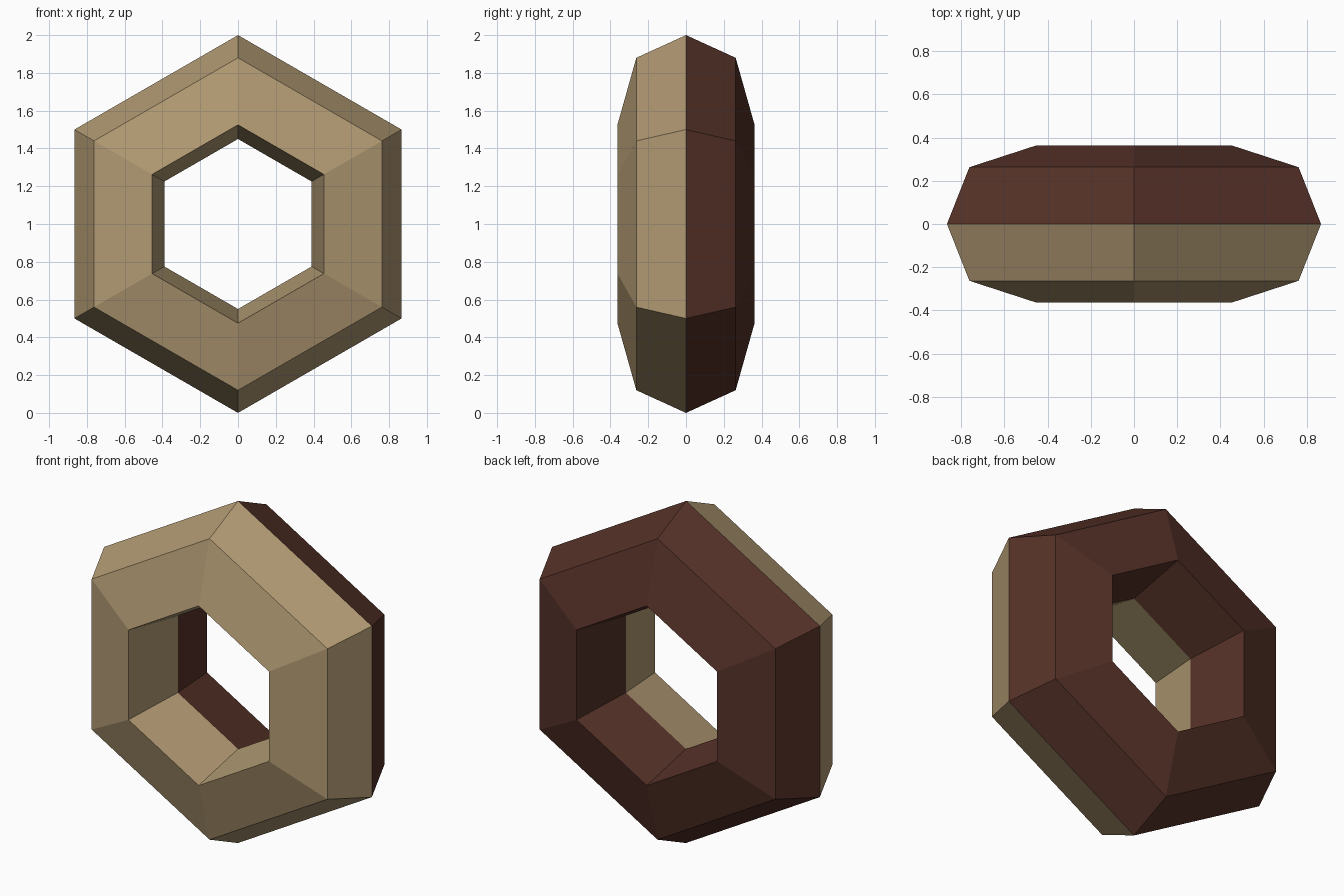
import bpy, bmesh, math

if "Cube" in bpy.data.objects:
    bpy.data.objects.remove(bpy.data.objects["Cube"])

def material(name, rgb):
    m = bpy.data.materials.new(name)
    m.diffuse_color = (*rgb, 1)
    m.use_nodes = True
    m.node_tree.nodes["Principled BSDF"].inputs["Base Color"].default_value = m.diffuse_color
    return m

tan = material("tan", (0.44, 0.32, 0.17))
brown = material("dark red brown", (0.09, 0.031, 0.021))

# Ring cross-section as (radius, y), front half first
profile = [(1.0, 0), (0.88, -0.263), (0.525, -0.363),
           (0.45, 0), (0.525, 0.363), (0.88, 0.263)]
SIDES = 6

bm = bmesh.new()
rings = []
for i in range(SIDES):
    a = math.pi / 2 + i * 2 * math.pi / SIDES
    rings.append([bm.verts.new((r * math.cos(a), y, 1 + r * math.sin(a)))
                  for r, y in profile])

# Bridge neighbouring cross-sections; front half tan, back half brown
n = len(profile)
for i in range(SIDES):
    p, q = rings[i], rings[(i + 1) % SIDES]
    for j in range(n):
        k = (j + 1) % n
        f = bm.faces.new((p[j], p[k], q[k], q[j]))
        f.material_index = 0 if f.calc_center_median().y < 0 else 1
bmesh.ops.recalc_face_normals(bm, faces=bm.faces[:])

mesh = bpy.data.meshes.new("hexagonal_ring")
bm.to_mesh(mesh)
bm.free()
mesh.materials.append(tan)
mesh.materials.append(brown)
ring = bpy.data.objects.new("hexagonal_ring", mesh)
bpy.context.collection.objects.link(ring)
